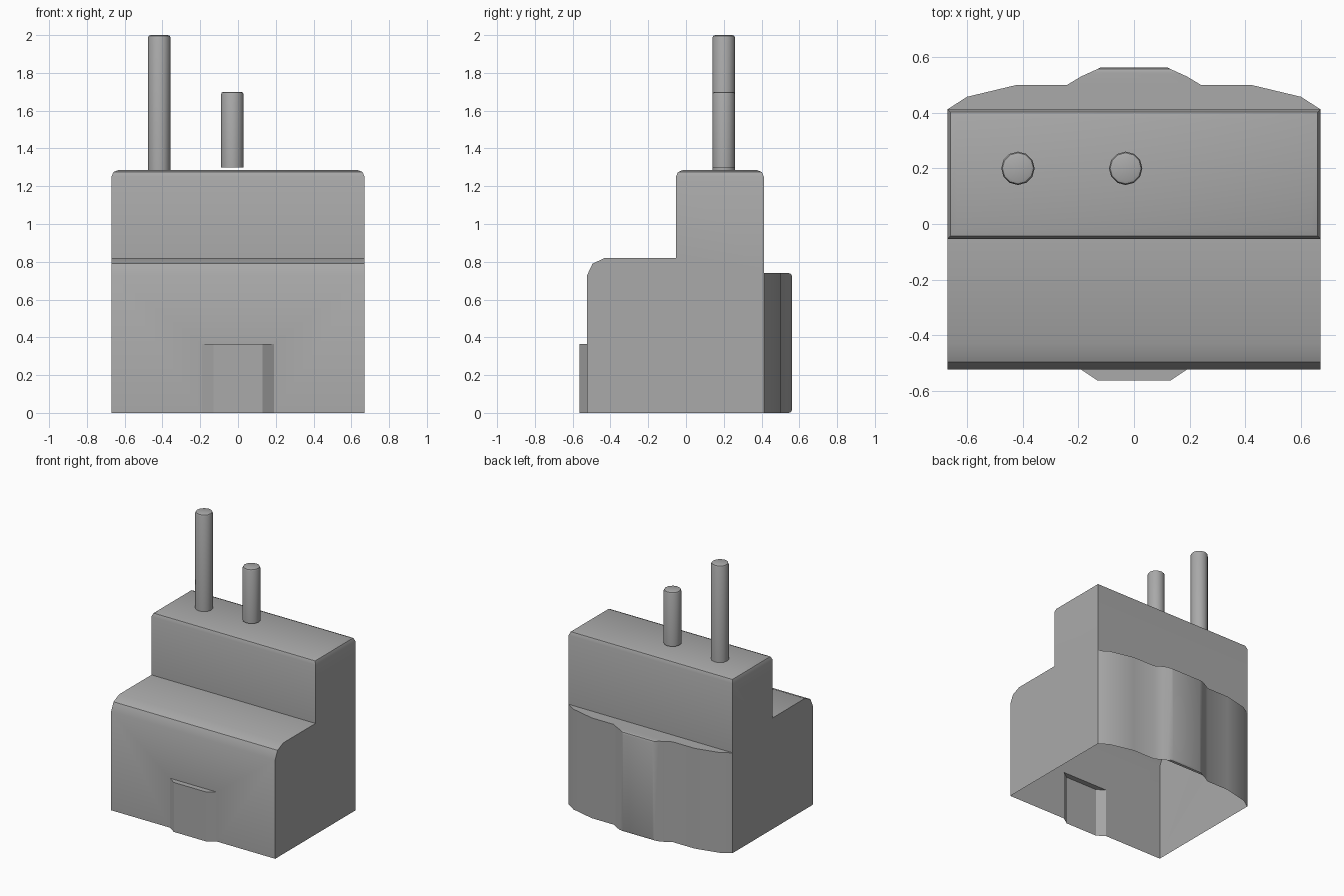
import bpy, bmesh, math
from mathutils import Vector

cube = bpy.data.objects.get("Cube")
if cube:
    bpy.data.objects.remove(cube, do_unlink=True)

grey = bpy.data.materials.new("plain_grey")
grey.use_nodes = True
colour = (0.4, 0.4, 0.4, 1)
grey.diffuse_color = colour
grey.node_tree.nodes["Principled BSDF"].inputs["Base Color"].default_value = colour


def make_object(name, bm):
    bmesh.ops.recalc_face_normals(bm, faces=bm.faces)
    mesh = bpy.data.meshes.new(name)
    bm.to_mesh(mesh)
    bm.free()
    mesh.materials.append(grey)
    obj = bpy.data.objects.new(name, mesh)
    bpy.context.collection.objects.link(obj)
    return obj


def make_active(obj):
    bpy.ops.object.select_all(action="DESELECT")
    obj.select_set(True)
    bpy.context.view_layer.objects.active = obj


def open_base(obj, base):
    """Remove the faces lying in the bottom plane, then smooth the shell."""
    bm = bmesh.new()
    bm.from_mesh(obj.data)
    floor = [f for f in bm.faces if all(abs(v.co.z - base) < 0.001 for v in f.verts)]
    bmesh.ops.delete(bm, geom=floor, context="FACES")
    bm.to_mesh(obj.data)
    bm.free()
    make_active(obj)
    bpy.ops.object.shade_smooth_by_angle(angle=math.radians(32))


def prism(points, depth):
    """Extrude a closed outline along the depth vector."""
    bm = bmesh.new()
    face = bm.faces.new([bm.verts.new(p) for p in points])
    result = bmesh.ops.extrude_face_region(bm, geom=[face], use_keep_orig=True)
    moved = [v for v in result["geom"] if isinstance(v, bmesh.types.BMVert)]
    bmesh.ops.translate(bm, verts=moved, vec=depth)
    return bm


def bevel(bm, test, width):
    edges = [e for e in bm.edges if test(*[v.co for v in e.verts])]
    bmesh.ops.bevel(bm, geom=edges, offset=width, segments=2,
                    profile=0.5, affect="EDGES")


# Stepped body with a rounded front shoulder and softened top rim
half = 0.67
profile = [(-0.523, 0), (-0.523, 0.73), (-0.495, 0.79), (-0.43, 0.82),
           (-0.053, 0.82), (-0.053, 1.285), (0.412, 1.285), (0.412, 0)]
bm = prism([(-half, y, z) for y, z in profile], Vector((2 * half, 0, 0)))
bevel(bm, lambda a, b: min(a.z, b.z) > 1.2, 0.035)
body = make_object("stepped_body", bm)

# Curved panel across the back, rooted inside the body
side = [(0.6, 0.36), (half, 0.412), (0.6, 0.457), (0.42, 0.5), (0.24, 0.5),
        (0.19, 0.53), (0.12, 0.562)]
outline = side + [(-x, y) for x, y in reversed(side)]
bm = prism([(x, y, 0) for x, y in outline], Vector((0, 0, 0.74)))
bevel(bm, lambda a, b: min(a.y, b.y) > 0.55 and abs(a.z - b.z) < 0.01, 0.018)
panel = make_object("back_panel", bm)

# Tapered plate low on the front, rooted inside the body
plate_side = [(0.16, -0.48), (0.19, -0.523), (0.13, -0.563)]
outline = plate_side + [(-x, y) for x, y in reversed(plate_side)]
bm = prism([(x, y, 0) for x, y in outline], Vector((0, 0, 0.365)))
plate = make_object("front_plate", bm)

# Merge into one hollow shell, open underneath
make_active(body)
for part in (panel, plate):
    union = body.modifiers.new(part.name, "BOOLEAN")
    union.operation = "UNION"
    union.solver = "EXACT"
    union.object = part
    bpy.ops.object.modifier_apply(modifier=union.name)
    bpy.data.objects.remove(part, do_unlink=True)
open_base(body, 0)

# Two upright hollow rods; the short one hovers just above the roof
for name, x, bottom, top in (("tall_rod", -0.417, 1.28, 2.0),
                             ("short_rod", -0.03, 1.3, 1.7)):
    bm = bmesh.new()
    bmesh.ops.create_cone(bm, cap_ends=True, segments=12, radius1=0.06, radius2=0.06,
                          depth=top - bottom)
    bmesh.ops.translate(bm, verts=bm.verts, vec=(x, 0.2, (top + bottom) / 2))
    bevel(bm, lambda a, b: min(a.z, b.z) > top - 0.01, 0.014)
    open_base(make_object(name, bm), bottom)
